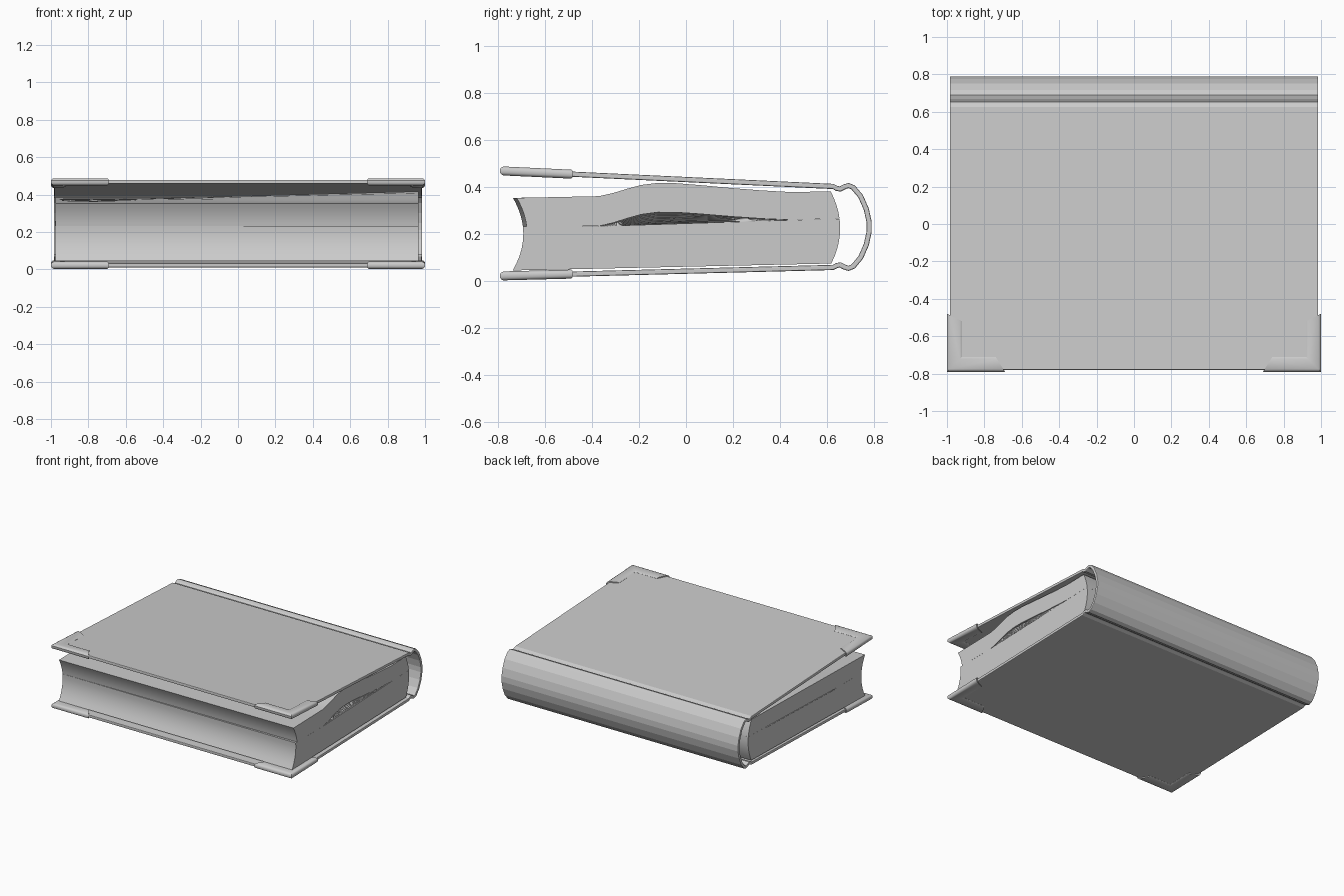
import bpy, bmesh, math
from mathutils import Vector

cube = bpy.data.objects.get("Cube")
if cube:
    bpy.data.objects.remove(cube, do_unlink=True)

grey = bpy.data.materials.new("plain grey")
grey.use_nodes = True
GREY = (0.6, 0.6, 0.6, 1)
grey.diffuse_color = GREY
grey.node_tree.nodes["Principled BSDF"].inputs["Base Color"].default_value = GREY


def loft(name, rings, closed=True, smooth=None):
    """Skin a row of matching rings; closed rings get end caps."""
    bm = bmesh.new()
    rows = [[bm.verts.new(p) for p in ring] for ring in rings]
    n = len(rows[0])
    for a, b in zip(rows, rows[1:]):
        for i in range(n if closed else n - 1):
            j = (i + 1) % n
            bm.faces.new((a[i], a[j], b[j], b[i]))
    if closed:
        bm.faces.new(rows[0])
        bm.faces.new(rows[-1])
    bmesh.ops.recalc_face_normals(bm, faces=bm.faces)
    mesh = bpy.data.meshes.new(name)
    bm.to_mesh(mesh)
    bm.free()
    mesh.materials.append(grey)
    obj = bpy.data.objects.new(name, mesh)
    bpy.context.collection.objects.link(obj)
    if smooth:
        bpy.ops.object.select_all(action='DESELECT')
        obj.select_set(True)
        bpy.context.view_layer.objects.active = obj
        bpy.ops.object.shade_smooth_by_angle(angle=math.radians(smooth))
    return obj


def lerp(a, b, t):
    return a + (b - a) * t


def board_z(y, top):
    """Height of the middle of a cover board."""
    t = (y + 0.78) / 1.4
    return lerp(0.468, 0.402, t) if top else lerp(0.022, 0.058, t)


# Cover: one bent strip of boards, hinge grooves and rounded spine
hinge = [(0.625, 0.402), (0.64, 0.394), (0.655, 0.391), (0.672, 0.4), (0.69, 0.406),
         (0.71, 0.398), (0.742, 0.36), (0.766, 0.305), (0.778, 0.25)]
MID = 0.23
path = [(-0.78, board_z(-0.78, True))] + hinge
path += [(y, 2 * MID - z) for y, z in reversed(hinge)] + [(-0.78, board_z(-0.78, False))]
path = [Vector(p) for p in path]
outer, inner = [], []
for i, p in enumerate(path):
    d = (path[min(i + 1, len(path) - 1)] - path[max(i - 1, 0)]).normalized()
    side = Vector((-d.y, d.x)) * 0.011
    outer.append(p + side)
    inner.append(p - side)
ring = outer + inner[::-1]
cover = loft("cover", [[(x, p.x, p.y) for p in ring] for x in (-0.985, 0.985)])
bevel = cover.modifiers.new("soft edges", 'BEVEL')
bevel.width = 0.005
bevel.segments = 2
bevel.limit_method = 'ANGLE'
bevel.angle_limit = math.radians(60)


# Corner guards: mitred L bands wrapped around the board edges
section = [(0, 0.007), (0.06, 0.014), (0.18, 0.019), (0.85, 0.018), (1, 0.0118)]
section += [(u, -h) for u, h in reversed(section)]
bands = [((1, -0.48), (0.92, -0.52)), ((1, -0.79), (0.92, -0.71)), ((0.69, -0.79), (0.74, -0.71))]
for top in (True, False):
    for sx in (-1, 1):
        rings = []
        for out, inn in bands:
            pts = [Vector(out).lerp(Vector(inn), u) for u, h in section]
            rings.append([(sx * p.x, p.y, board_z(p.y, top) + h)
                          for p, (u, h) in zip(pts, section)])
        loft(f"{'top' if top else 'bottom'}_corner_{'left' if sx > 0 else 'right'}",
             rings, smooth=35)


# Page block: the upper half lifts towards the left end
BUMP = [(-0.37, 0), (-0.31, 0.012), (-0.25, 0.029), (-0.19, 0.044), (-0.12, 0.051),
        (-0.04, 0.048), (0.06, 0.038), (0.2, 0.022), (0.32, 0.01), (0.45, 0)]
PAGE_Y = [-0.6, -0.5] + [y for y, g in BUMP] + [0.53]
LIFT = dict(BUMP)
X0, X1 = -0.975, 0.965


def split_z(y):
    return 0.232 + 0.032 * max(0, y + 0.4)


def front_y(z):
    return -0.737 + 0.045 * (1 - ((z - 0.2) / 0.155) ** 2) + 0.001


def back_y(z):
    return 0.655 - 0.04 * ((z - 0.225) / 0.155) ** 2


def page_ring(x, low, high, shift=0):
    """Closed outline: along the bottom, up the back, along the top, down the front."""
    f0, f1, b0, b1 = low(-0.72), high(-0.72), low(0.62), high(0.62)
    steps = [i / 6 for i in range(7)]
    pts = [(y, low(y)) for y in PAGE_Y]
    pts += [(back_y(z), z) for z in (lerp(b0, b1, s) for s in steps)]
    pts += [(y, high(y)) for y in reversed(PAGE_Y)]
    pts += [(front_y(z) + shift, z) for z in (lerp(f1, f0, s) for s in steps)]
    return [(x, y, z) for y, z in pts]


def bottom_z(y):
    return 0.045 + 0.022 * (y + 0.735)


def top_z(y):
    return 0.353 + 0.021 * (y + 0.735)


steps = [i / 4 for i in range(5)]
loft("lower_pages", [page_ring(lerp(X0, X1, t), bottom_z, split_z) for t in steps], smooth=30)
loft("upper_pages", [page_ring(lerp(X0, X1, t),
                               lambda y: split_z(y) + 0.0005 + t * LIFT.get(y, 0),
                               lambda y: top_z(y) + t * LIFT.get(y, 0), 0.016 * t)
                     for t in steps], smooth=30)

# Loose leaves fanned inside the gap
for k in range(1, 8):
    rows = [[(lerp(X0, X1, t) - 0.004, y, split_z(y) + t * g * k / 8) for y, g in BUMP]
            for t in steps]
    leaf = loft(f"loose_leaf_{k}", rows, closed=False, smooth=30)
    thick = leaf.modifiers.new("paper", 'SOLIDIFY')
    thick.thickness = 0.002
